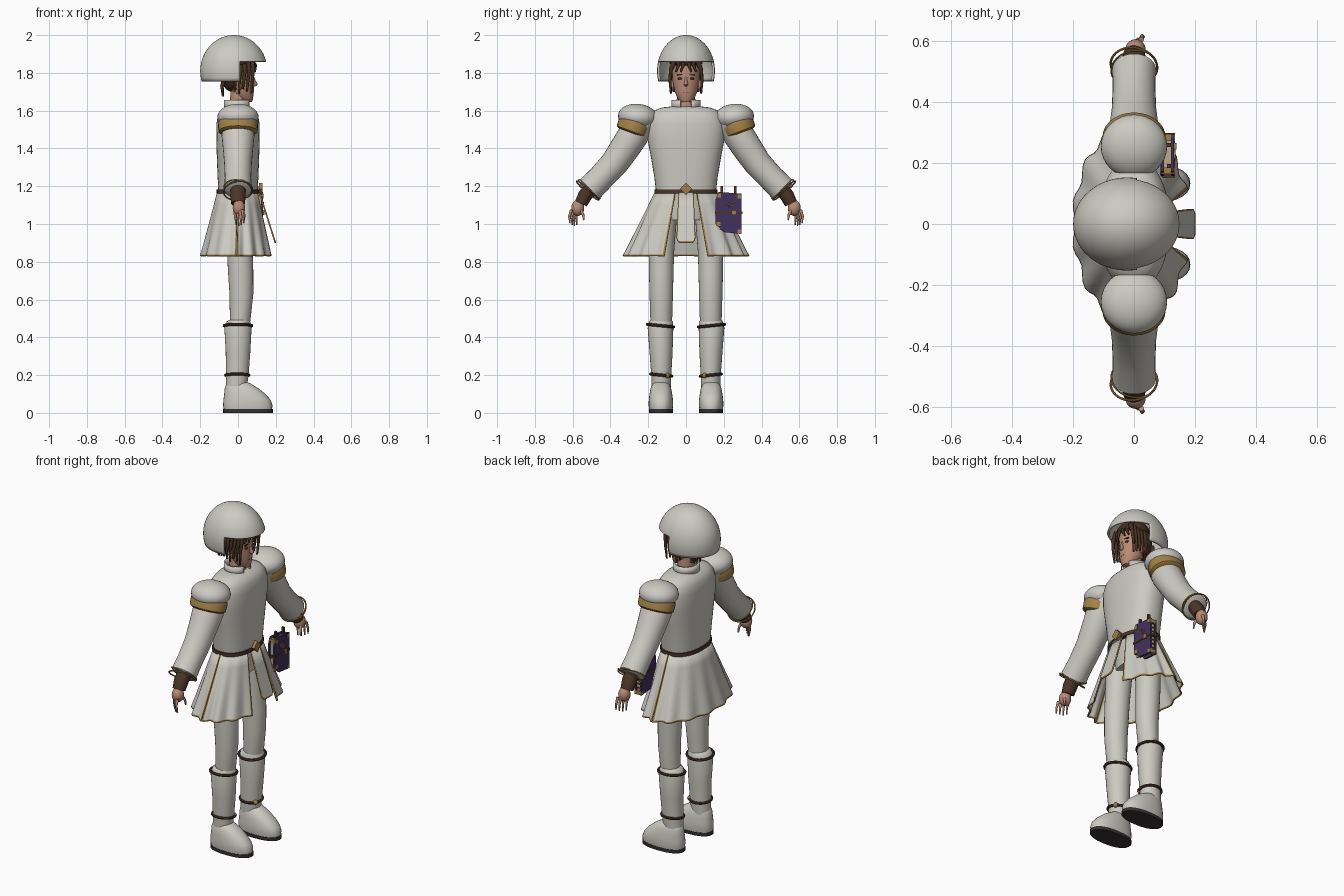
import bpy, bmesh
from math import sin, cos, pi, radians, copysign
from mathutils import Vector

default_cube = bpy.data.objects.get("Cube")
if default_cube:
    bpy.data.objects.remove(default_cube)


def material(name, r, g, b):
    mat = bpy.data.materials.new(name)
    mat.use_nodes = True
    mat.diffuse_color = (r, g, b, 1)
    mat.node_tree.nodes["Principled BSDF"].inputs["Base Color"].default_value = (r, g, b, 1)
    return mat


WHITE = material("off white cloth", .60, .59, .54)
GOLD = material("dull gold", .36, .22, .06)
LEATHER = material("brown leather", .07, .035, .022)
SKIN = material("skin", .48, .26, .18)
HAIR = material("dark brown hair", .06, .03, .016)
PURPLE = material("purple cover", .055, .03, .11)
PAGES = material("cream pages", .5, .42, .27)
SOLE = material("dark sole", .035, .03, .028)


def finish(obj, *mats, angle=40):
    for mat in mats:
        obj.data.materials.append(mat)
    obj.data.shade_smooth()
    obj.data.set_sharp_from_angle(angle=radians(angle))
    return obj


def from_bmesh(name, bm, *mats, angle=40):
    bmesh.ops.recalc_face_normals(bm, faces=bm.faces)
    mesh = bpy.data.meshes.new(name)
    bm.to_mesh(mesh)
    bm.free()
    obj = bpy.data.objects.new(name, mesh)
    bpy.context.collection.objects.link(obj)
    return finish(obj, *mats, angle=angle)


def loft(name, sections, mat, sides=28, power=2, upright=False, side=1):
    """Skin elliptical sections (x, y, z, radius in x, radius across); side mirrors y."""
    bm = bmesh.new()
    rings = []
    for i, (x, y, z, rx, ry) in enumerate(sections):
        before, after = sections[max(i - 1, 0)], sections[min(i + 1, len(sections) - 1)]
        across = Vector((0, 1, 0))
        if not upright:
            across = Vector((0, after[2] - before[2], before[1] - after[1])).normalized()
        ring = []
        for k in range(sides):
            a = 2 * pi * k / sides
            c, s = (copysign(abs(f) ** (2 / power), f) for f in (cos(a), sin(a)))
            p = Vector((x + rx * c, y, z)) + across * ry * s
            ring.append(bm.verts.new((p.x, p.y * side, p.z)))
        rings.append(ring)
    for low, high in zip(rings, rings[1:]):
        for k in range(sides):
            j = (k + 1) % sides
            bm.faces.new((low[k], low[j], high[j], high[k]))
    bm.faces.new(rings[0])
    bm.faces.new(rings[-1])
    return from_bmesh(name, bm, mat, angle=50)


def sheet(name, point, us, vs, thickness, trim=lambda u, v: False):
    """Thin cloth over a grid of (u, v), with gold where the trim rule holds."""
    bm = bmesh.new()
    grid = [[bm.verts.new(point(u, v)) for u in us] for v in vs]
    for j in range(len(vs) - 1):
        for i in range(len(us) - 1):
            face = bm.faces.new((grid[j][i], grid[j][i + 1], grid[j + 1][i + 1], grid[j + 1][i]))
            face.material_index = int(trim((us[i] + us[i + 1]) / 2, (vs[j] + vs[j + 1]) / 2))
    obj = from_bmesh(name, bm, WHITE, GOLD)
    solid = obj.modifiers.new("thickness", "SOLIDIFY")
    solid.thickness = thickness
    solid.offset = 0
    return obj


def ball(name, centre, size, mat, tilt=0):
    bpy.ops.mesh.primitive_uv_sphere_add(segments=32, ring_count=18, location=centre, rotation=(tilt, 0, 0))
    obj = bpy.context.object
    obj.name, obj.scale = name, size
    return finish(obj, mat)


def box(name, centre, size, mat, turn=0):
    bpy.ops.mesh.primitive_cube_add(size=1, location=centre, rotation=(turn, 0, 0))
    obj = bpy.context.object
    obj.name, obj.scale = name, size
    return finish(obj, mat)


def hoop(name, centre, axis, radius, thick, mat, squash=1):
    bpy.ops.mesh.primitive_torus_add(major_radius=radius, minor_radius=thick, major_segments=36,
                                     minor_segments=8, location=centre,
                                     rotation=Vector(axis).to_track_quat("Z", "Y").to_euler())
    obj = bpy.context.object
    obj.name, obj.scale = name, (1, squash, 1)
    return finish(obj, mat)


def strand(name, points, radius, mat):
    curve = bpy.data.curves.new(name, "CURVE")
    curve.dimensions = "3D"
    curve.bevel_depth, curve.bevel_resolution, curve.use_fill_caps = radius, 3, True
    spline = curve.splines.new("POLY")
    spline.points.add(len(points) - 1)
    for i, (target, p) in enumerate(zip(spline.points, points)):
        target.co = (*p, 1)
        target.radius = 1 - .6 * i / (len(points) - 1)
    curve.materials.append(mat)
    obj = bpy.data.objects.new(name, curve)
    bpy.context.collection.objects.link(obj)


# Helmet: dome with the face opening cut away
bm = bmesh.new()
bmesh.ops.create_uvsphere(bm, u_segments=48, v_segments=32, radius=1)
for v in bm.verts:
    v.co = (v.co.x * .178 - .022, v.co.y * .153, v.co.z * .19 + 1.81)
for spot, normal, clear in (((0, 0, 1.755), (0, 0, 1), True), ((0, 0, 1.86), (0, 0, 1), False),
                            ((.01, 0, 0), (1, 0, 0), False)):
    bmesh.ops.bisect_plane(bm, geom=bm.verts[:] + bm.edges[:] + bm.faces[:], plane_co=spot,
                           plane_no=normal, clear_inner=clear)
opening = [f for f in bm.faces if f.calc_center_median().x > .01 and f.calc_center_median().z < 1.86]
bmesh.ops.delete(bm, geom=opening, context="FACES")
helmet = from_bmesh("helmet", bm, WHITE)
shell = helmet.modifiers.new("thickness", "SOLIDIFY")
shell.thickness = .012

# Head, face and hair
loft("head", [(.048, 0, 1.645, .025, .025), (.036, 0, 1.66, .043, .042), (.022, 0, 1.70, .062, .06),
              (.012, 0, 1.76, .073, .071), (.008, 0, 1.83, .077, .076), (0, 0, 1.9, .07, .07)],
     SKIN, upright=True)
loft("neck", [(0, 0, 1.58, .05, .055), (0, 0, 1.64, .044, .05), (.005, 0, 1.72, .042, .046)], SKIN, upright=True)
loft("nose", [(.088, 0, 1.728, .004, .006), (.088, 0, 1.738, .017, .012), (.084, 0, 1.76, .009, .007),
              (.08, 0, 1.785, .004, .005)], SKIN, sides=10, upright=True)
box("mouth", (.079, 0, 1.697), (.008, .03, .004), LEATHER)
ball("hair_back", (-.03, 0, 1.80), (.065, .086, .1), HAIR)
ball("hair_top", (.005, 0, 1.865), (.09, .09, .05), HAIR)
for s in (1, -1):
    ball("ear", (.005, s * .074, 1.735), (.017, .012, .028), SKIN)
    ball("eye", (.077, s * .031, 1.77), (.006, .013, .006), SOLE)
    box("eyebrow", (.079, s * .033, 1.79), (.008, .03, .007), HAIR, s * -.12)
    for i in range(5):
        x = .075 - .022 * i
        strand("side_hair", [(x, s * .06, 1.87), (x + .006, s * .08, 1.82), (x, s * .085, 1.76),
                             (x - .005, s * .08, 1.69 + .012 * (i % 3))], .013, HAIR)
    for i in range(3):
        y = s * (.015 + .025 * i)
        strand("fringe", [(.07, y, 1.87), (.093 - .006 * i, y, 1.84), (.09 - .008 * i, y + s * .014, 1.805)], .012, HAIR)
        strand("nape_hair", [(-.07, y, 1.78), (-.085, y, 1.73), (-.08, y, 1.675 + .012 * i)], .014, HAIR)

# Tunic, collar and belt
loft("tunic", [(0, 0, z, rx, ry) for z, rx, ry in (
    (1.165, .104, .158), (1.25, .108, .168), (1.35, .112, .185), (1.45, .115, .204), (1.53, .114, .207),
    (1.575, .107, .19), (1.603, .09, .165), (1.617, .065, .125), (1.622, .05, .08))],
     WHITE, sides=40, power=2.4, upright=True)
loft("hips", [(0, 0, 1.02, .08, .12), (0, 0, 1.17, .095, .15)], WHITE, upright=True)
steps = [i / 24 for i in range(25)]
sheet("collar", lambda u, v: (-.004 + .066 * cos(.4 + u * (2 * pi - .8)),
                              .072 * sin(.4 + u * (2 * pi - .8)), 1.605 + .052 * v), steps, [0, 1], .01)
loft("belt", [(0, 0, z, .113, .167) for z in (1.162, 1.183)], LEATHER, sides=40, power=2.3, upright=True)
box("belt_buckle", (.12, 0, 1.186), (.018, .045, .045), GOLD, pi / 4)


# Skirt panels with folds, then the hanging front flap
def skirt(name, start, end, folds):
    def point(u, v):
        a = start + (end - start) * u
        fold = 1 + .04 * v * cos(u * folds * 2 * pi)
        return ((.108 + .08 * v) * fold * cos(a) - .008 * v, (.162 + .158 * v) * fold * sin(a), 1.17 - .34 * v)
    rim = .07 / abs(end - start) / 2
    us = [0, rim] + [rim + (1 - 2 * rim) * i / 40 for i in range(1, 40)] + [1 - rim, 1]
    sheet(name, point, us, [0, .2, .4, .6, .8, .975, 1], .006,
          lambda u, v: u < rim or u > 1 - rim or v > .975)


for s in (1, -1):
    skirt("front_skirt_panel", s * .35, s * (pi / 2 - .01), 3)
skirt("back_skirt_panel", pi / 2 + .01, 3 * pi / 2 - .01, 7)


def flap(u, v):
    width = .04 + .012 * v if v < .9 else .05 - 1.6 * (v - .9) ** 2
    return (.114 + .084 * v, width * (2 * u - 1), 1.165 - .265 * v)


sheet("front_flap", flap, [0, .06, .25, .5, .75, .94, 1], [0, .3, .6, .9, .94, .97, 1], .008,
      lambda u, v: u < .06 or u > .94 or v > .97)

for s in (1, -1):
    # Shoulder and arm
    ball("shoulder_cap", (0, s * .255, 1.567), (.109, .105, .069), WHITE, s * .1)
    loft("shoulder_band", [(0, .262, 1.545, .1, .085), (0, .27, 1.53, .106, .09),
                           (0, .285, 1.49, .104, .087), (0, .288, 1.482, .09, .075)], GOLD, side=s)
    loft("sleeve", [(0, .23, 1.56, .08, .08), (0, .28, 1.47, .087, .082), (0, .325, 1.4, .08, .079),
                    (0, .38, 1.32, .073, .074), (0, .45, 1.245, .07, .07), (0, .508, 1.186, .072, .072),
                    (0, .514, 1.18, .06, .06)], WHITE, side=s)
    hoop("sleeve_ring", (0, s * .52, 1.177), (.12, s * .6, -.72), .077, .004, GOLD)
    hoop("sleeve_ring_upper", (0, s * .512, 1.184), (-.15, s * .62, -.72), .076, .003, GOLD)
    loft("wrist_cuff", [(0, .5, 1.195, .04, .036), (0, .535, 1.15, .041, .038), (0, .556, 1.108, .036, .034)],
         LEATHER, side=s)
    ball("palm", (.005, s * .573, 1.085), (.033, .034, .042), SKIN)
    for i in range(4):
        x, y = -.018 + .014 * i, .57 + .012 * i
        strand("finger", [(x, s * y, 1.075), (x + .003, s * (y + .012), 1.04),
                          (x + .008, s * (y + .008), .99 + .006 * abs(i - 1))], .009, SKIN)
    strand("thumb", [(.02, s * .56, 1.08), (.032, s * .545, 1.05), (.034, s * .54, 1.02)], .01, SKIN)

    # Leg, boot and straps
    loft("leg", [(.005, .115, 1.08, .075, .07), (.01, .13, .85, .068, .067), (.014, .131, .75, .067, .065),
                 (.018, .131, .63, .063, .062), (.012, .131, .5, .055, .058), (.005, .131, .42, .05, .05)],
         WHITE, upright=True, side=s)
    loft("boot_shaft", [(.008, .133, .493, .05, .055), (.002, .133, .483, .063, .063), (0, .135, .45, .072, .068),
                        (0, .132, .32, .065, .061), (-.004, .131, .2, .06, .053), (-.01, .131, .12, .055, .05)],
         WHITE, upright=True, side=s)
    foot = [(-.075, .18, .018, .062), (-.079, .183, .04, .065), (-.077, .172, .07, .064), (-.073, .145, .1, .06),
            (-.07, .105, .132, .054), (-.06, .065, .156, .043), (-.03, .035, .168, .02)]
    loft("boot_foot", [((a + b) / 2, .133, z, (b - a) / 2, w) for a, b, z, w in foot],
         WHITE, power=2.3, upright=True, side=s)
    loft("boot_sole", [(.053, .133, z, .132, .064) for z in (0, .02)], SOLE, power=2.3, upright=True, side=s)
    hoop("upper_boot_strap", (0, s * .135, .462), (0, s * -.1, 1), .073, .008, LEATHER, .96)
    hoop("lower_boot_strap", (-.004, s * .131, .2), (0, s * -.1, 1), .062, .008, LEATHER, .92)
    ball("strap_bead", (.045, s * .1, .198), (.014, .014, .014), GOLD)

# Book hanging from the belt
outline = [(.157, 1.13), (.172, 1.17), (.295, 1.16), (.295, .947), (.2, .957), (.157, 1.0)]
for name, x in (("book_back_cover", .088), ("book_front_cover", .122)):
    bm = bmesh.new()
    face = bm.faces.new([bm.verts.new((x, y, z)) for y, z in outline])
    moved = bmesh.ops.extrude_face_region(bm, geom=[face])["geom"]
    bmesh.ops.translate(bm, verts=[v for v in moved if isinstance(v, bmesh.types.BMVert)], vec=(.01, 0, 0))
    from_bmesh(name, bm, PURPLE)
box("book_pages", (.11, .226, 1.06), (.026, .12, .18), PAGES)
for i in range(7):
    box("page_rib", (.11, .286, .985 + .025 * i), (.028, .008, .007), LEATHER)
box("book_strap", (.111, .226, 1.06), (.048, .145, .014), LEATHER)
box("book_clasp", (.134, .255, 1.06), (.012, .022, .026), GOLD)
hoop("book_emblem", (.133, .228, 1.105), (1, 0, 0), .016, .004, GOLD, .7)
for y, z in ((.284, 1.145), (.284, .96), (.175, 1.15), (.172, 1.0)):
    box("book_corner", (.111, y, z), (.046, .022, .022), GOLD)
for y in (.19, .26):
    box("book_hanger", (.115, y, 1.17), (.014, .013, .06), LEATHER)
